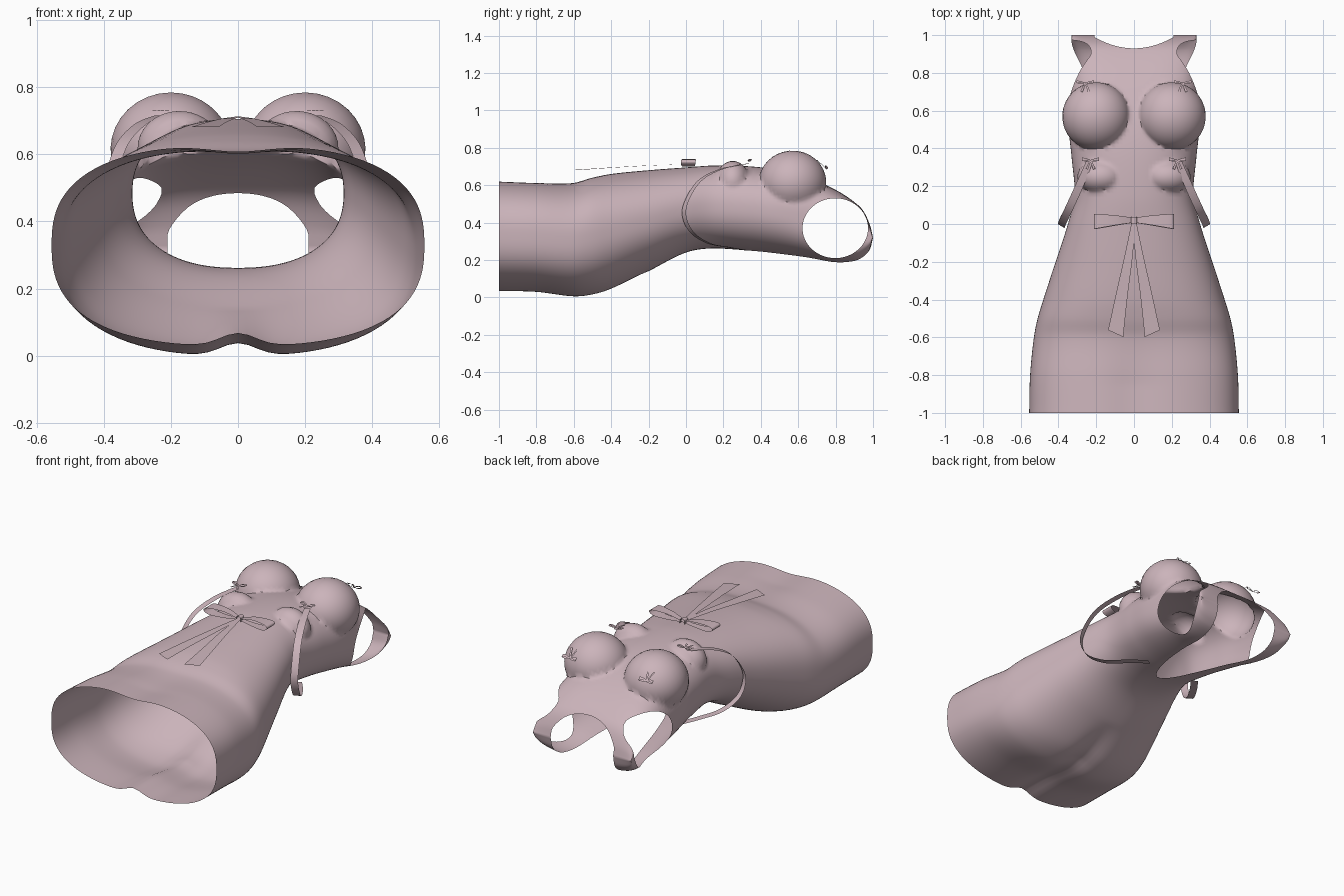
import bpy, bmesh, math
from mathutils import Vector

if "Cube" in bpy.data.objects:
    bpy.data.objects.remove(bpy.data.objects["Cube"])

fabric = bpy.data.materials.new("dusty_pink_fabric")
fabric.diffuse_color = (0.60, 0.455, 0.495, 1)
fabric.use_nodes = True
fabric.node_tree.nodes["Principled BSDF"].inputs["Base Color"].default_value = fabric.diffuse_color


def finish(name, bm, angle=40):
    me = bpy.data.meshes.new(name)
    bm.to_mesh(me)
    bm.free()
    ob = bpy.data.objects.new(name, me)
    bpy.context.collection.objects.link(ob)
    me.materials.append(fabric)
    bpy.ops.object.select_all(action='DESELECT')
    ob.select_set(True)
    bpy.context.view_layer.objects.active = ob
    bpy.ops.object.shade_smooth_by_angle(angle=math.radians(angle))
    return ob


# Dress stations along its length: y, half width, front z, back z, squareness
STATIONS = [
    (-1.0, .555, .628, .03, 2.6), (-.8, .55, .62, .025, 2.6),
    (-.6, .53, .615, .0, 2.5), (-.5, .51, .64, .01, 2.5),
    (-.4, .48, .66, .04, 2.4), (-.2, .415, .68, .14, 2.3),
    (0, .35, .695, .24, 2.3), (.15, .315, .705, .262, 2.3),
    (.35, .33, .70, .245, 2.3), (.5, .345, .68, .225, 2.4),
    (.65, .345, .64, .205, 2.8), (.8, .335, .575, .182, 3.6),
    (.9, .33, .51, .19, 4), (.95, .33, .46, .215, 4),
    (.985, .33, .385, .258, 4), (1.0, .33, .32, .32, 4)]


def station(y):
    """Smooth interpolation of the station table."""
    S = STATIONS
    i = max(k for k in range(len(S) - 1) if S[k][0] <= y or k == 0)
    a, b = S[i], S[i + 1]
    p, q = S[max(i - 1, 0)], S[min(i + 2, len(S) - 1)]
    h = b[0] - a[0]
    t = (y - a[0]) / h
    out = []
    for k in range(1, 5):
        ma = (b[k] - p[k]) / (b[0] - p[0]) * h
        mb = (q[k] - a[k]) / (q[0] - a[0]) * h
        out.append((2*t**3 - 3*t*t + 1) * a[k] + (t**3 - 2*t*t + t) * ma
                   + (3*t*t - 2*t**3) * b[k] + (t**3 - t*t) * mb)
    return out


def swell(p, centre, radii, anchor):
    """Push a point that lies inside an ellipsoid out onto its surface."""
    s = 1 if p.x >= 0 else -1
    q = Vector((abs(p.x), p.y, p.z))
    scale = lambda v: Vector([v[i] / radii[i] for i in range(3)])
    a, e = Vector(anchor), scale(q - Vector(centre))
    if e.length >= 1 or q.z < a.z:
        return p
    o, d = scale(a - Vector(centre)), scale(q - a)
    A, B, C = d.dot(d), o.dot(d), o.dot(o) - 1
    t = (-B + math.sqrt(B * B - A * C)) / A
    r = a + (q - a) * max(t, 1)
    return Vector((s * max(r.x, 0), r.y, r.z))


def carve(bm, f):
    """Cut the surface cleanly along f = 0 and remove the f < 0 side."""
    new = []
    for e in list(bm.edges):
        a, b = e.verts
        fa, fb = f(a.co), f(b.co)
        if fa * fb < 0:
            lo, hi = 0.0, 1.0
            for _ in range(14):
                m = (lo + hi) / 2
                if f(a.co.lerp(b.co, m)) * fa > 0:
                    lo = m
                else:
                    hi = m
            new.append(bmesh.utils.edge_split(e, a, min(max(lo, .002), .998))[1])
    bmesh.ops.connect_verts(bm, verts=new)
    gone = [g for g in bm.faces if f(g.calc_center_median()) < 0]
    bmesh.ops.delete(bm, geom=gone, context='FACES')


def armhole(p):
    if abs(p.x) < .2:
        return 1.0
    return ((p.y - .798) / .175) ** 2 + ((p.z - .37) / .16) ** 2 - 1


def neckline(p):
    # high scoop in front, deep U down the back
    k = min(max((p.z - .29) / .06, 0), 1)
    start, run = .22 + .71 * k, .78 - .72 * k
    u = (p.y - start) / run
    return abs(p.x) - (.21 * math.sqrt(min(u, 1)) if u > 0 else u)


# Dress shell: open tube lofted from hem to shoulders
bm = bmesh.new()
N = 112
ys = [-1 + .02 * i for i in range(96)] + [.92 + .008 * i for i in range(8)] \
    + [.982, .987, .991, .995, .998, 1.0]
rings = []
for y in ys:
    w, zt, zb, n = station(y)
    zc, h = (zt + zb) / 2, (zt - zb) / 2
    ring = []
    for i in range(N):
        t = 2 * math.pi * i / N
        c, s = math.cos(t), math.sin(t)
        r = (abs(c) ** n + abs(s) ** n) ** (-1 / n)
        p = Vector((w * r * c, y, zc + h * r * s))
        if s < 0:   # cleft between the seat halves
            fade = min(max((-.2 - y) / .3, 0), 1)
            p.z += .038 * fade * math.exp(-(p.x / .075) ** 2)
        else:       # slight dip along the front of the skirt
            fade = min(max((-.55 - y) / .3, 0), 1)
            p.z -= .02 * fade * math.exp(-(p.x / .13) ** 2)
        # bust and the small folds beneath it
        p = swell(p, (.2, .57, .615), (.18, .18, .17), (.19, .57, .47))
        p = swell(p, (.175, .25, .62), (.125, .09, .11), (.17, .25, .53))
        ring.append(bm.verts.new(p))
    rings.append(ring)
for a, b in zip(rings, rings[1:]):
    for i in range(N):
        j = (i + 1) % N
        bm.faces.new((a[i], b[i], b[j], a[j]))
bmesh.ops.remove_doubles(bm, verts=bm.verts, dist=.0004)
carve(bm, armhole)
carve(bm, neckline)
bmesh.ops.recalc_face_normals(bm, faces=bm.faces)
finish("dress", bm)


def curve(points, steps=6):
    """Catmull-Rom sampling of (x, y, z, width) points."""
    P = [Vector(p) for p in points]
    out = []
    for i in range(len(P) - 1):
        a, b = P[i], P[i + 1]
        p, q = P[max(i - 1, 0)], P[min(i + 2, len(P) - 1)]
        for k in range(steps):
            t = k / steps
            out.append(.5 * (2*a + (b - p)*t + (2*p - 5*a + 4*b - q)*t*t
                             + (3*a - p - 3*b + q)*t**3))
    return out + [P[-1]]


def ribbon(bm, points, across, origin=(0, 0, 0), sides=(1, -1)):
    """Flat strip along a path, made on each listed side of x."""
    d, o = Vector(across).normalized(), Vector(origin)
    for s in sides:
        rows = []
        for c in curve(points):
            mid, half = c.xyz, d * c.w / 2
            row = []
            for v in (mid - half, mid + half):
                row.append(bm.verts.new((o.x + s * v.x, o.y + v.y, o.z + v.z)))
            rows.append(row)
        for a, b in zip(rows, rows[1:]):
            bm.faces.new((a[0], a[1], b[1], b[0]))


# Waist bow: two loops, two long tails and a knot
bm = bmesh.new()
ribbon(bm, [(.0, .02, .71, .025), (.09, .02, .735, .05), (.19, .015, .738, .075),
            (.212, .012, .722, .078), (.18, .012, .702, .07),
            (.09, .015, .70, .045), (0, .02, .708, .025)], (0, 1, 0))
ribbon(bm, [(.0, .02, .712, .02), (.03, -.18, .706, .045),
            (.065, -.38, .695, .065), (.097, -.58, .682, .088)], (1, .45, 0))
ribbon(bm, [(-.016, .02, .70, .035), (-.012, .02, .725, .035),
            (.012, .02, .725, .035), (.016, .02, .70, .035)], (0, 1, 0), sides=(1,))
finish("waist_bow", bm)

# Side ties: hang from under the bust, around the waist, to the open back
bm = bmesh.new()
ribbon(bm, [(.235, .33, .715, .035), (.29, .2, .69, .042), (.345, .08, .63, .042),
            (.378, .01, .53, .042), (.385, -.01, .44, .042), (.37, .03, .35, .042),
            (.32, .12, .29, .042), (.25, .23, .268, .042), (.17, .335, .25, .042)],
       (1, .6, 0))
finish("side_ties", bm)

# Small bows: under the bust and on the upper chest
for name, centre, slope, size in (("underbust_bow", (.23, .335, .728), 0, 1),
                                  ("chest_bow", (.258, .745, .69), -.9, 1)):
    bm = bmesh.new()
    for m in (1, -1):
        for s in (1, -1):
            o = (m * centre[0], centre[1], centre[2])
            ribbon(bm, [(0, 0, 0, .008), (.025, .006, .012, .014),
                        (.046, .008, .01, .018), (.03, .004, 0, .014),
                        (0, 0, 0, .008)], (0, 1, slope), o, (s,))
            ribbon(bm, [(0, 0, .002, .008), (.01, -.02, .004 - .02 * slope, .01),
                        (.02, -.045, .003 - .045 * slope, .013)],
                   (1, .3, 0), o, (s,))
    finish(name, bm)
